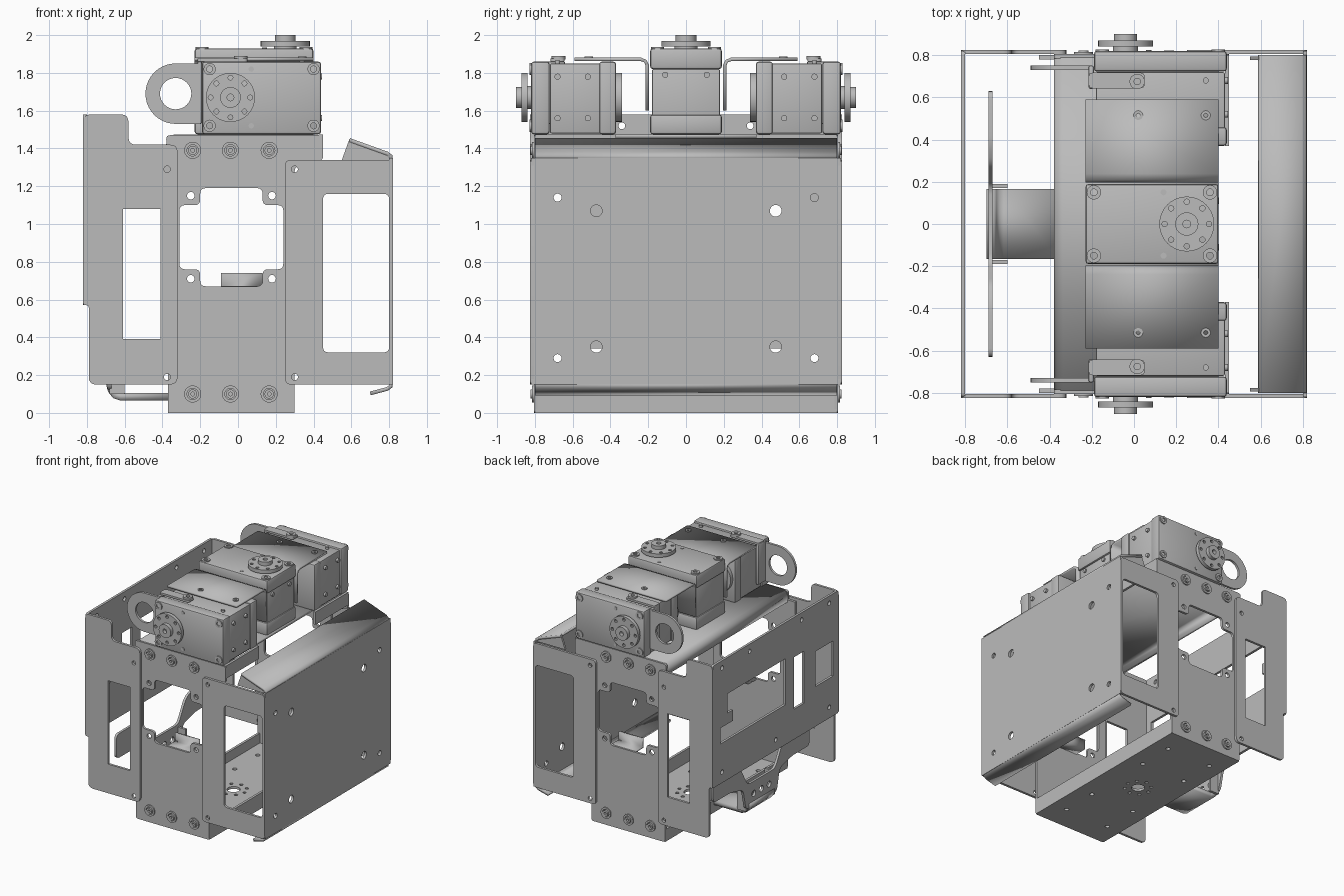
import bpy, bmesh
from math import sin, cos, pi
from mathutils import Matrix, Vector

if "Cube" in bpy.data.objects:
    bpy.data.objects.remove(bpy.data.objects["Cube"])

grey = bpy.data.materials.new("sheet_grey")
grey.use_nodes = True
grey.diffuse_color = (0.5, 0.5, 0.5, 1)
grey.node_tree.nodes["Principled BSDF"].inputs["Base Color"].default_value = (0.5, 0.5, 0.5, 1)

# Local (u, v, depth) axes for panels facing x, y or z
AXES = {"x": ((0, 1, 0), (0, 0, 1), (1, 0, 0)),
        "y": ((1, 0, 0), (0, 0, 1), (0, -1, 0)),
        "z": ((1, 0, 0), (0, 1, 0), (0, 0, 1))}
parts = []


def frame(axis):
    return Matrix(AXES[axis]).transposed().to_4x4()


def add(name, mesh):
    mesh.materials.clear()
    mesh.materials.append(grey)
    ob = bpy.data.objects.new(name, mesh)
    bpy.context.collection.objects.link(ob)
    parts.append(ob)
    return ob


def circle(u, v, r, n=20):
    return [(u + r * cos(2 * pi * i / n), v + r * sin(2 * pi * i / n)) for i in range(n)]


def rect(u0, u1, v0, v1):
    return [(u0, v0), (u1, v0), (u1, v1), (u0, v1)]


def rounded(pts, r, n=4):
    out = []
    for i, p in enumerate(pts):
        p = Vector(p)
        a, b = Vector(pts[i - 1]) - p, Vector(pts[(i + 1) % len(pts)]) - p
        k = min(r, a.length * 0.45, b.length * 0.45)
        a, b = p + a.normalized() * k, p + b.normalized() * k
        for j in range(n + 1):
            t = j / n
            out.append(tuple(a * (1 - t) ** 2 + p * 2 * t * (1 - t) + b * t * t))
    return out


def panel(name, axis, centre, thick, outline, holes=()):
    """Flat plate with holes, centred at a coordinate along its axis."""
    cu = bpy.data.curves.new(name, "CURVE")
    cu.dimensions, cu.fill_mode, cu.extrude = "2D", "BOTH", thick / 2
    for loop in [outline, *holes]:
        sp = cu.splines.new("POLY")
        sp.points.add(len(loop) - 1)
        for q, p in zip(sp.points, loop):
            q.co = (p[0], p[1], 0, 1)
        sp.use_cyclic_u = True
    tmp = bpy.data.objects.new(name, cu)
    mesh = bpy.data.meshes.new_from_object(tmp)
    bpy.data.objects.remove(tmp)
    mesh.transform(frame(axis))
    mesh.transform(Matrix.Translation(Vector("xyz".find(axis) == i for i in range(3)) * centre))
    return add(name, mesh)


def box(name, x0, x1, y0, y1, z0, z1, bevel=0.0):
    bm = bmesh.new()
    bmesh.ops.create_cube(bm, size=1)
    for v in bm.verts:
        v.co = [a + (c + 0.5) * (b - a) for c, a, b in zip(v.co, (x0, y0, z0), (x1, y1, z1))]
    if bevel:
        bmesh.ops.bevel(bm, geom=bm.edges[:], offset=bevel, segments=2, affect="EDGES", profile=0.5)
    mesh = bpy.data.meshes.new(name)
    bm.to_mesh(mesh)
    bm.free()
    return add(name, mesh)


def bent(name, path, y0, y1, thick=0.02, axis="y"):
    """Folded sheet: a rounded path swept between two positions."""
    bm = bmesh.new()
    rows = [[bm.verts.new((u, v, w)) for u, v in path] for w in (y0, y1)]
    for i in range(len(path) - 1):
        bm.faces.new((rows[0][i], rows[0][i + 1], rows[1][i + 1], rows[1][i]))
    mesh = bpy.data.meshes.new(name)
    bm.to_mesh(mesh)
    bm.free()
    mesh.transform(frame(axis))
    ob = add(name, mesh)
    mod = ob.modifiers.new("thickness", "SOLIDIFY")
    mod.thickness, mod.offset = thick, 0
    return ob


def disc(name, axis, u, v, r, w0, w1, bore=0):
    panel(name, axis, (w0 + w1) / 2, abs(w1 - w0), circle(u, v, r, 32),
          [circle(u, v, bore)] if bore else [])


def horn(name, axis, u, v, base, s):
    """Servo output disc with hub and a ring of screw holes."""
    ring = [circle(u + 0.105 * cos(i * pi / 4), v + 0.105 * sin(i * pi / 4), 0.013, 10) for i in range(8)]
    panel(name, axis, base + s * 0.035, 0.03, circle(u, v, 0.13, 40), ring)
    disc(name + "_boss", axis, u, v, 0.06, base, base + s * 0.03)
    disc(name + "_hub", axis, u, v, 0.055, base + s * 0.05, base + s * 0.08, 0.018)


# Chassis, covers and motors repeated on front and back
for s, side in ((-1, "front"), (1, "back")):
    opening = [(-.31, .76), (-.2, .76), (-.2, .67), (.13, .67), (.13, .76), (.24, .76),
               (.24, 1.1), (.13, 1.1), (.13, 1.19), (-.2, 1.19), (-.2, 1.1), (-.31, 1.1)]
    pins = [circle(x, z, .02) for x in (-.25, .18) for z in (.71, 1.15)]
    panel(side + "_chassis_plate", "y", s * .795, .02,
          rounded([(-.37, 0), (.3, 0), (.3, 1.3), (.45, 1.34), (.45, 1.47), (-.38, 1.47)], .02),
          [rounded(opening, .03)] + pins)
    for x in (-.24, -.04, .165):
        for z in (.1, 1.39):
            disc(side + "_screw_washer", "y", x, z, .045, s * .805, s * .815, .03)
            disc(side + "_screw_head", "y", x, z, .024, s * .79, s * .822, .01)
    bent(side + "_inner_tab", [(s * .79, .665), (s * .69, .665), (s * .69, .74)], -.09, .13, .015, "x") \
        .data.transform(Matrix.Identity(4))

    panel(side + "_left_cover_flange", "y", s * .815, .02,
          rounded([(.25, .15), (.82, .15), (.82, 1.34), (.25, 1.34)], .03),
          [rounded(rect(.45, .8, .32, 1.16), .03)] + [circle(.3, z, .017) for z in (.19, 1.29)])
    panel(side + "_left_cover_gusset", "y", s * .785, .018, [(.55, 1.34), (.59, 1.45), (.81, 1.37), (.81, 1.34)])
    panel(side + "_right_cover_flange", "y", s * .815, .02,
          rounded([(-.82, .57), (-.79, .57), (-.79, .15), (-.32, .15), (-.32, 1.42), (-.58, 1.42),
                   (-.58, 1.58), (-.82, 1.58)], .04),
          [rect(-.61, -.41, .39, 1.08)] + [circle(-.375, z, .017) for z in (.19, 1.29)])
    box(side + "_chassis_lip", .43, .45, *sorted((s * .37, s * .8)), 1.37, 1.475)
    box(side + "_corner_tab", -.45, -.36, *sorted((s * .78, s * .8)), 1.2, 1.4)

    # Motor with end caps, output discs and screws
    box(side + "_motor_body", -.18, .43, *sorted((s * .38, s * .72)), 1.48, 1.85, .008)
    box(side + "_motor_cap", -.19, .44, *sorted((s * .722, s * .82)), 1.475, 1.86, .015)
    box(side + "_motor_inner_cap", -.19, .44, *sorted((s * .37, s * .46)), 1.475, 1.86, .015)
    horn(side + "_motor_horn", "y", -.04, 1.67, s * .82, s)
    disc(side + "_motor_idler", "y", -.04, 1.67, .13, s * .34, s * .375, .04)
    for x in (-.15, .4):
        for z in (1.52, 1.82):
            disc(side + "_motor_bolt", "y", x, z, .032, s * .81, s * .828, .016)
    for x in (.07,):
        for z in (1.52, 1.82):
            disc(side + "_motor_pin", "y", x, z, .014, s * .81, s * .824)
    for y in (.52, .68):
        for z in (1.56, 1.78):
            disc(side + "_motor_side_screw", "x", s * y, z, .016, .43, .446)

    # Ring bracket, strap and the folded plate over the motor
    ring = [(-.2, 1.53)] + [(-.33 - .16 * sin(i * pi / 20), 1.69 - .16 * cos(i * pi / 20)) for i in range(21)] + [(-.2, 1.85)]
    panel(side + "_ring_bracket", "y", s * .74, .02, ring, [circle(-.33, 1.69, .083, 32)])
    box(side + "_ring_bracket_fold", -.215, -.19, *sorted((s * .64, s * .75)), 1.53, 1.86, .008)
    panel(side + "_strap", "z", 1.867, .016, rounded(rect(-.215, .05, s * .68 - .037, s * .68 + .037), .02))
    disc(side + "_strap_bolt", "z", .015, s * .675, .036, 1.87, 1.89, .015)
    bent(side + "_motor_bridge", [(s * .59, 1.872), (s * .24, 1.872), (s * .215, 1.862), (s * .205, 1.84), (s * .205, 1.6)],
         -.23, .4, .018, "x")
    for x in (.02, .34):
        disc(side + "_bridge_screw", "z", x, s * .515, .022, 1.87, 1.888, .01)
    disc(side + "_cap_screw", "z", .34, s * .68, .014, 1.85, 1.866)

# Chassis top with rounded bends, and floor with raised lip
bent("chassis_top", [(-.37, 1.38), (-.37, 1.43), (-.36, 1.455), (-.335, 1.465), (.4, 1.465)], -.79, .79)
floor_holes = [circle(-.04 + .1 * cos(i * pi / 4), .1 * sin(i * pi / 4), .014, 10) for i in range(8)]
floor_holes += [circle(x, y, .018, 12) for x in (-.24, .165) for y in (-.6, -.3, .3, .6)]
panel("chassis_floor", "z", .01, .02, rect(-.37, .3, -.8, .8), floor_holes + [circle(-.04, 0, .05)])
box("floor_lip_left", .28, .3, -.8, .8, 0, .13)
box("floor_lip_right", -.37, -.35, -.8, .8, 0, .1)

# Left cover: solid sheet with sloped top and bottom folds
cover_holes = [circle(a * .68, z, .021) for a in (-1, 1) for z in (.29, 1.14)]
cover_holes += [circle(a * .475, z, .031) for a in (-1, 1) for z in (.35, 1.07)]
panel("left_cover", "x", .81, .02, rect(-.82, .82, .15, 1.35), cover_holes)
bent("left_cover_top", [(.81, 1.34), (.808, 1.36), (.79, 1.373), (.59, 1.445)], -.8, .8)
bent("left_cover_bottom", [(.81, .16), (.808, .14), (.79, .127), (.7, .103)], -.8, .8)

# Right cover: sheet with connector cut-outs
cutout = [(-.13, .9), (.72, .9), (.72, 1.03), (.56, 1.03), (.56, 1.12), (.63, 1.12), (.63, 1.28), (-.13, 1.28)]
panel("right_cover", "x", -.81, .02, rounded(rect(-.82, .82, .57, 1.58), .02),
      [cutout, rect(-.37, -.24, .82, 1.25), rect(-.75, -.52, .9, 1.19)]
      + [circle(y, 1.52, .018) for y in (-.7, -.34, .34, .7)]
      + [circle(y, .66, .018) for y in (-.7, 0, .7)])

# Hanging board bracket behind the right cover
half = [(.2, .12), (.24, .3), (.4, .34), (.63, .34), (.63, .54), (.38, .54), (.28, .5), (.18, .32)]
panel("hanging_bracket", "x", -.68, .02,
      rounded(half + [(-y, z) for y, z in reversed(half)], .04),
      [circle(y, .22, .025) for y in (-.1, 0, .1)])
bent("bracket_arm", [(-.68, .16), (-.67, .12), (-.65, .095), (-.62, .085), (-.36, .085)], -.165, .165, .04)
for y in (-.18, .18):
    box("bracket_ear", -.68, -.6, y - .01, y + .01, .1, .3)

# Centre motor with output disc on top
box("centre_motor_body", -.22, .39, -.18, .18, 1.475, 1.82, .008)
box("centre_motor_cap", -.23, .4, -.19, .19, 1.82, 1.93, .015)
box("centre_motor_base", -.23, .4, -.19, .19, 1.475, 1.58, .015)
horn("centre_motor_horn", "z", .25, 0, 1.92, 1)
for x in (-.19, .36):
    for y in (-.15, .15):
        disc("centre_motor_bolt", "z", x, y, .034, 1.92, 1.938, .016)
for y in (-.15, .15):
    disc("centre_motor_pin", "z", .14, y, .014, 1.92, 1.934)
for y in (-.11, .11):
    disc("centre_motor_side_screw", "x", y, 1.79, .016, .38, .402)

# Smooth curved walls, keep folds and rims sharp
bpy.ops.object.select_all(action="DESELECT")
for ob in parts:
    ob.select_set(True)
bpy.context.view_layer.objects.active = parts[0]
bpy.ops.object.shade_smooth_by_angle(angle=0.6)
